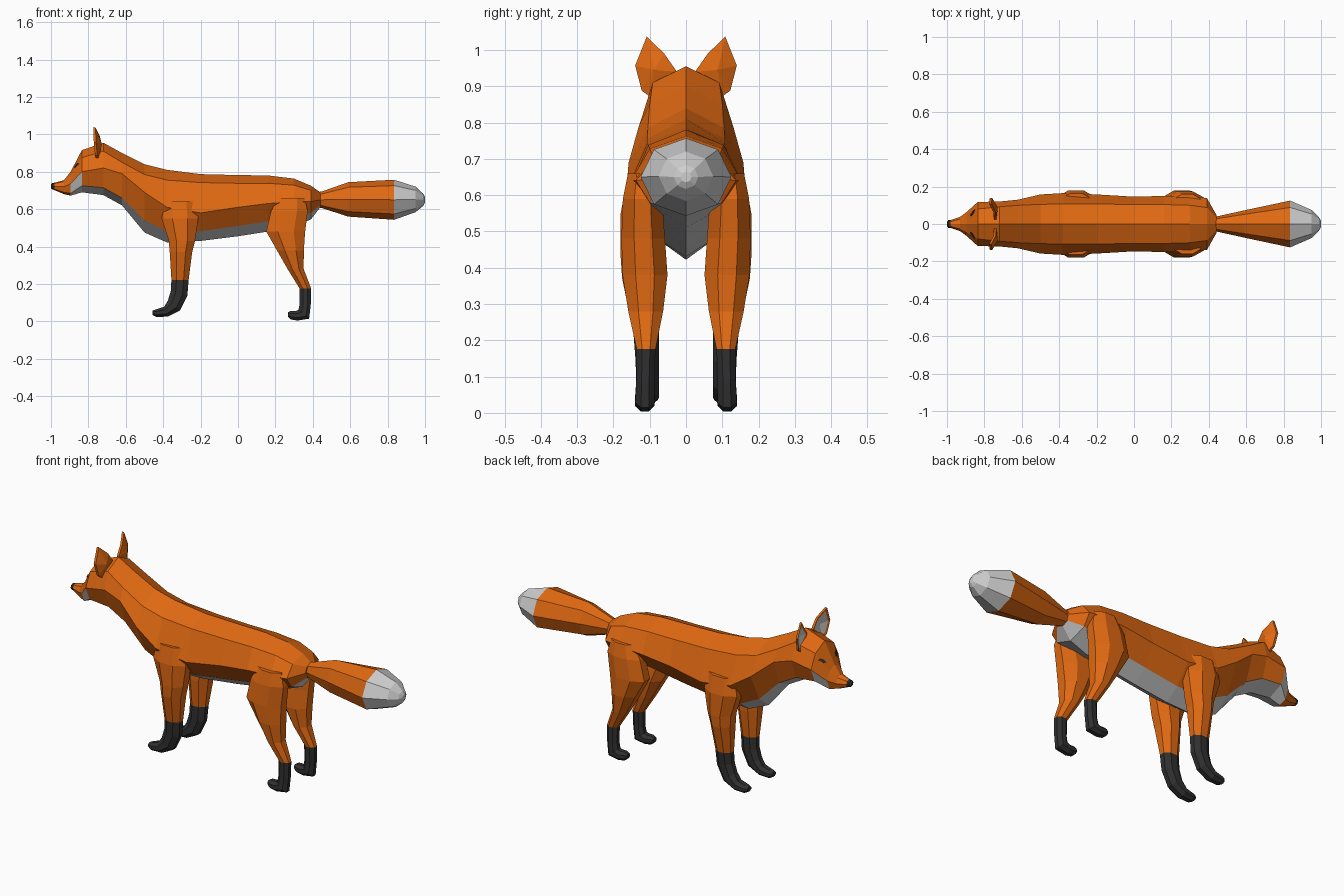
import bpy, bmesh, math
from mathutils import Vector
from mathutils.bvhtree import BVHTree

if "Cube" in bpy.data.objects:
    bpy.data.objects.remove(bpy.data.objects["Cube"])


def material(name, rgb):
    m = bpy.data.materials.new(name)
    m.diffuse_color = (*rgb, 1)
    m.use_nodes = True
    m.node_tree.nodes["Principled BSDF"].inputs["Base Color"].default_value = m.diffuse_color
    return m


ORANGE, WHITE, BLACK = 0, 1, 2
MATS = [material("orange fur", (0.74, 0.14, 0.006)),
        material("white fur", (0.62, 0.62, 0.62)),
        material("black fur", (0.03, 0.03, 0.03))]


def finish(name, bm):
    bmesh.ops.recalc_face_normals(bm, faces=bm.faces)
    me = bpy.data.meshes.new(name)
    bm.to_mesh(me)
    bm.free()
    for m in MATS:
        me.materials.append(m)
    ob = bpy.data.objects.new(name, me)
    bpy.context.collection.objects.link(ob)
    return ob


def loft(name, rings, colour):
    """Skin closed rings; colour(ring index, side index) picks the material."""
    bm = bmesh.new()
    rows = [[bm.verts.new(p) for p in r] for r in rings]
    n = len(rows[0])
    for i, (a, b) in enumerate(zip(rows, rows[1:])):
        for j in range(n):
            k = (j + 1) % n
            f = bm.faces.new((a[j], a[k], b[k], b[j]))
            f.material_index = colour(i, j)
    bm.faces.new(rows[0]).material_index = colour(0, 0)
    bm.faces.new(rows[-1]).material_index = colour(len(rows) - 2, 0)
    return finish(name, bm)


# Body and head: x, top z, then (y, z) of the back edge, flank and belly edge, bottom z
STATIONS = [
    (-0.985, .740, .012, .736, .020, .722, .013, .708, .703),
    (-0.930, .755, .026, .747, .038, .720, .030, .690, .680),
    (-0.895, .800, .045, .780, .064, .735, .045, .685, .672),
    (-0.835, .915, .080, .875, .118, .800, .085, .725, .690),
    (-0.720, .955, .092, .910, .120, .820, .085, .715, .675),
    (-0.620, .900, .100, .850, .130, .790, .085, .660, .620),
    (-0.500, .840, .105, .785, .158, .690, .085, .540, .475),
    (-0.380, .810, .107, .755, .165, .610, .080, .480, .422),
    (-0.200, .787, .107, .742, .158, .580, .080, .482, .430),
    (0.000, .782, .104, .738, .146, .610, .080, .510, .455),
    (0.160, .780, .104, .738, .150, .630, .080, .535, .480),
    (0.300, .763, .100, .728, .152, .640, .090, .560, .510),
    (0.390, .725, .088, .700, .138, .640, .100, .580, .545),
    (0.440, .690, .035, .680, .050, .650, .040, .620, .610),
]


def body_ring(s):
    x, zt, y1, z1, y2, z2, y3, z3, zb = s
    half = [(y1, z1), (y2, z2), (y3, z3)]
    return ([(x, 0, zt)] + [(x, y, z) for y, z in half] + [(x, 0, zb)]
            + [(x, -y, z) for y, z in reversed(half)])


def body_colour(i, j):
    if i >= 3 and j in (3, 4):          # throat, belly and rump
        return WHITE
    if i == 2 and j in (2, 3, 4, 5):    # cheeks
        return WHITE
    return ORANGE


body = loft("body_and_head", [body_ring(s) for s in STATIONS], body_colour)


def octagon(x, z, ry, rz):
    return [(x, ry * math.sin(a * math.pi / 4), z + rz * math.cos(a * math.pi / 4))
            for a in range(8)]


# Nose tip
loft("nose", [octagon(-.980, .722, .022, .020), octagon(-.994, .722, .020, .017),
              octagon(-1.0, .722, .010, .009)], lambda i, j: BLACK)

# Tail with a white tip
loft("tail", [octagon(.40, .65, .035, .035), octagon(.45, .65, .042, .045),
              octagon(.59, .652, .073, .092), octagon(.835, .65, .125, .107),
              octagon(.95, .652, .075, .068), octagon(.99, .650, .034, .033),
              octagon(1.0, .65, .015, .015)],
     lambda i, j: WHITE if i >= 3 else ORANGE)

# Legs: x, y, z, half length, half width, tilt in degrees for each ring
FRONT_LEG = [
    (-.31, .118, .64, .080, .045, 0), (-.31, .122, .55, .098, .058, 0),
    (-.30, .120, .43, .070, .060, 0), (-.305, .118, .37, .060, .058, 0),
    (-.310, .110, .222, .046, .035, 0), (-.315, .107, .150, .046, .032, 15),
    (-.342, .106, .085, .042, .031, 38), (-.385, .106, .052, .028, .031, 70),
    (-.435, .106, .044, .021, .028, 88), (-.456, .106, .046, .012, .016, 90)]
HIND_LEG = [
    (.285, .118, .66, .070, .042, 0), (.275, .120, .59, .098, .054, 0),
    (.255, .118, .48, .104, .060, 0), (.280, .113, .38, .072, .062, 0),
    (.308, .111, .28, .043, .048, 0), (.360, .110, .176, .031, .026, 0),
    (.359, .112, .090, .030, .025, 0), (.352, .113, .038, .037, .027, 40),
    (.315, .114, .030, .026, .027, 82), (.283, .114, .033, .023, .024, 90),
    (.267, .114, .036, .012, .014, 90)]


def leg_ring(s, side):
    x, y, z, rx, ry, tilt = s
    t = math.radians(tilt)
    ring = []
    for k in range(8):
        a = (k + .5) * math.pi / 4
        u = rx * math.cos(a) / math.cos(math.pi / 8)
        v = ry * math.sin(a) / math.cos(math.pi / 8)
        ring.append((x + u * math.cos(t), side * (y + v), z - u * math.sin(t)))
    return ring


for name, rings, sock in (("front_leg", FRONT_LEG, 4), ("hind_leg", HIND_LEG, 5)):
    for label, side in (("left", -1), ("right", 1)):
        loft(f"{name}_{label}", [leg_ring(s, side) for s in rings],
             lambda i, j, sock=sock: BLACK if i >= sock else ORANGE)

# Ears: cupped thin plates (x, y, z) with a pale inset front
EAR = [(-.742, .025, .940), (-.745, .060, .990), (-.768, .108, 1.037),
       (-.765, .140, .957), (-.758, .122, .888), (-.752, .095, .868)]
for label, side in (("left", -1), ("right", 1)):
    bm = bmesh.new()
    front = [bm.verts.new((x - .006, side * y, z)) for x, y, z in EAR]
    back = [bm.verts.new((x + .006, side * y, z)) for x, y, z in EAR]
    mid = Vector((-.738, side * .088, .945))
    bc = bm.verts.new(mid + Vector((.010, 0, 0)))
    inner = [bm.verts.new(v.co.lerp(mid, .2)) for v in front]
    fc = bm.verts.new(mid + Vector((-.004, 0, 0)))
    for i in range(6):
        k = (i + 1) % 6
        bm.faces.new((front[i], front[k], inner[k], inner[i]))
        bm.faces.new((inner[i], inner[k], fc)).material_index = WHITE
        bm.faces.new((front[i], front[k], back[k], back[i]))
        bm.faces.new((back[i], back[k], bc))
    finish(f"ear_{label}", bm)

# Eyes: slim dark plates laid on the face
bm = bmesh.new()
bm.from_mesh(body.data)
tree = BVHTree.FromBMesh(bm)
bm.free()
EYE = [(.042, .822), (.056, .822), (.076, .842), (.064, .846), (.050, .838)]
for label, side in (("left", -1), ("right", 1)):
    bm = bmesh.new()
    outer, under = [], []
    for y, z in EYE:
        hit, normal, _, _ = tree.ray_cast(Vector((-2, side * y, z)), Vector((1, 0, 0)))
        outer.append(bm.verts.new(hit + normal * .004))
        under.append(bm.verts.new(hit - normal * .003))
    bm.faces.new(outer)
    bm.faces.new(under)
    for i in range(5):
        k = (i + 1) % 5
        bm.faces.new((outer[i], outer[k], under[k], under[i]))
    for f in bm.faces:
        f.material_index = BLACK
    finish(f"eye_{label}", bm)
